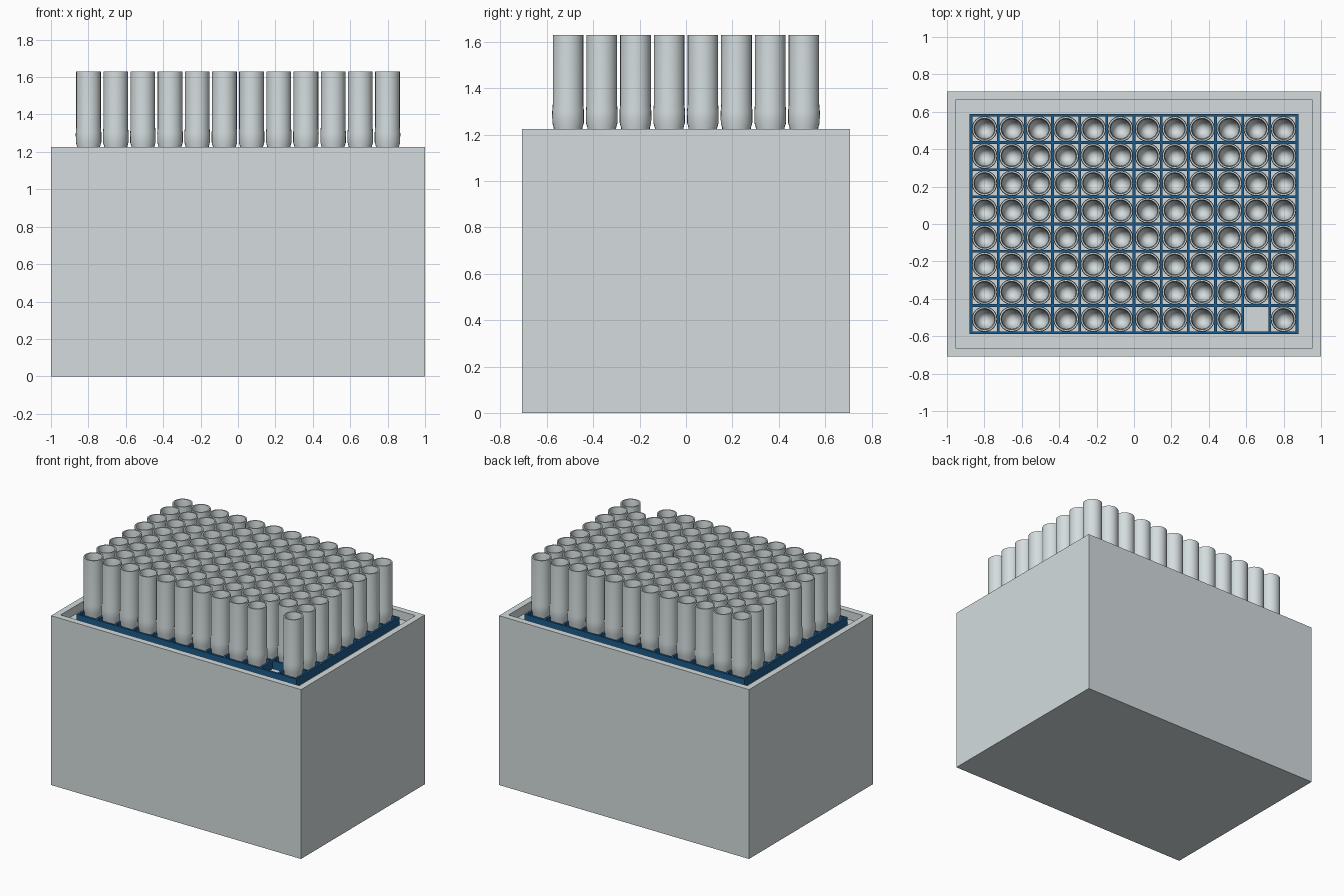
import bpy
import bmesh
import math

if "Cube" in bpy.data.objects:
    bpy.data.objects.remove(bpy.data.objects["Cube"])

COLS, ROWS, PITCH = 12, 8, 0.1453
RIM_Z, FLOOR_Z, TOP_Z = 1.225, 1.165, 1.63


def material(name, rgb):
    m = bpy.data.materials.new(name)
    m.diffuse_color = (*rgb, 1)
    m.use_nodes = True
    m.node_tree.nodes["Principled BSDF"].inputs["Base Color"].default_value = m.diffuse_color
    return m


grey = material("pale grey", (0.66, 0.72, 0.73))
blue = material("deep blue", (0.012, 0.105, 0.26))


def make_object(name, bm, mat):
    bmesh.ops.recalc_face_normals(bm, faces=bm.faces)
    mesh = bpy.data.meshes.new(name)
    bm.to_mesh(mesh)
    bm.free()
    mesh.materials.append(mat)
    ob = bpy.data.objects.new(name, mesh)
    bpy.context.collection.objects.link(ob)
    return ob


def add_box(bm, x0, x1, y0, y1, z0, z1):
    verts = bmesh.ops.create_cube(bm, size=1)["verts"]
    for v in verts:
        v.co.x = x1 if v.co.x > 0 else x0
        v.co.y = y1 if v.co.y > 0 else y0
        v.co.z = z1 if v.co.z > 0 else z0


# Container block with a shallow recess in its top
bm = bmesh.new()
add_box(bm, -1, 1, -0.708, 0.708, 0, RIM_Z)
top = max(bm.faces, key=lambda f: f.calc_center_median().z)
bmesh.ops.inset_region(bm, faces=[top], thickness=0.063)
ext = bmesh.ops.extrude_discrete_faces(bm, faces=[top])
for v in ext["faces"][0].verts:
    v.co.z = FLOOR_Z
make_object("container", bm, grey)

# Blue lattice rack standing in the recess
bm = bmesh.new()
half_x, half_y, bar = COLS * PITCH / 2, ROWS * PITCH / 2, 0.007
for i in range(COLS + 1):
    x = -half_x + i * PITCH
    add_box(bm, x - bar, x + bar, -half_y - bar, half_y + bar, FLOOR_Z, RIM_Z - 0.002)
for j in range(ROWS + 1):
    y = -half_y + j * PITCH
    add_box(bm, -half_x - bar, half_x + bar, y - bar, y + bar, FLOOR_Z, RIM_Z - 0.003)
make_object("rack", bm, blue)

# Tube: outer wall, rim, inner wall and conical inside bottom
PROFILE = [(0, FLOOR_Z + 0.002), (0.058, FLOOR_Z + 0.002), (0.062, 1.23),
           (0.068, 1.25), (0.0685, 1.30), (0.066, 1.33), (0.066, TOP_Z),
           (0.057, TOP_Z), (0.052, 1.59), (0.050, 1.42), (0, 1.25)]
bm = bmesh.new()
ring = [bm.verts.new((r, 0, z)) for r, z in PROFILE]
edges = [bm.edges.new(p) for p in zip(ring, ring[1:])]
bmesh.ops.spin(bm, geom=ring + edges, cent=(0, 0, 0), axis=(0, 0, 1),
               angle=2 * math.pi, steps=24, use_merge=True)
bmesh.ops.remove_doubles(bm, verts=bm.verts, dist=0.0005)
tube = make_object("tube", bm, grey)
bpy.context.view_layer.objects.active = tube
tube.select_set(True)
bpy.ops.object.shade_smooth_by_angle(angle=math.radians(30))

# Fill every cell except one in the front row
first = True
for j in range(ROWS):
    for i in range(COLS):
        if (i, j) == (COLS - 2, 0):
            continue
        ob = tube
        if not first:
            ob = bpy.data.objects.new("tube", tube.data)
            bpy.context.collection.objects.link(ob)
        first = False
        ob.location = ((i - (COLS - 1) / 2) * PITCH, (j - (ROWS - 1) / 2) * PITCH, 0)
